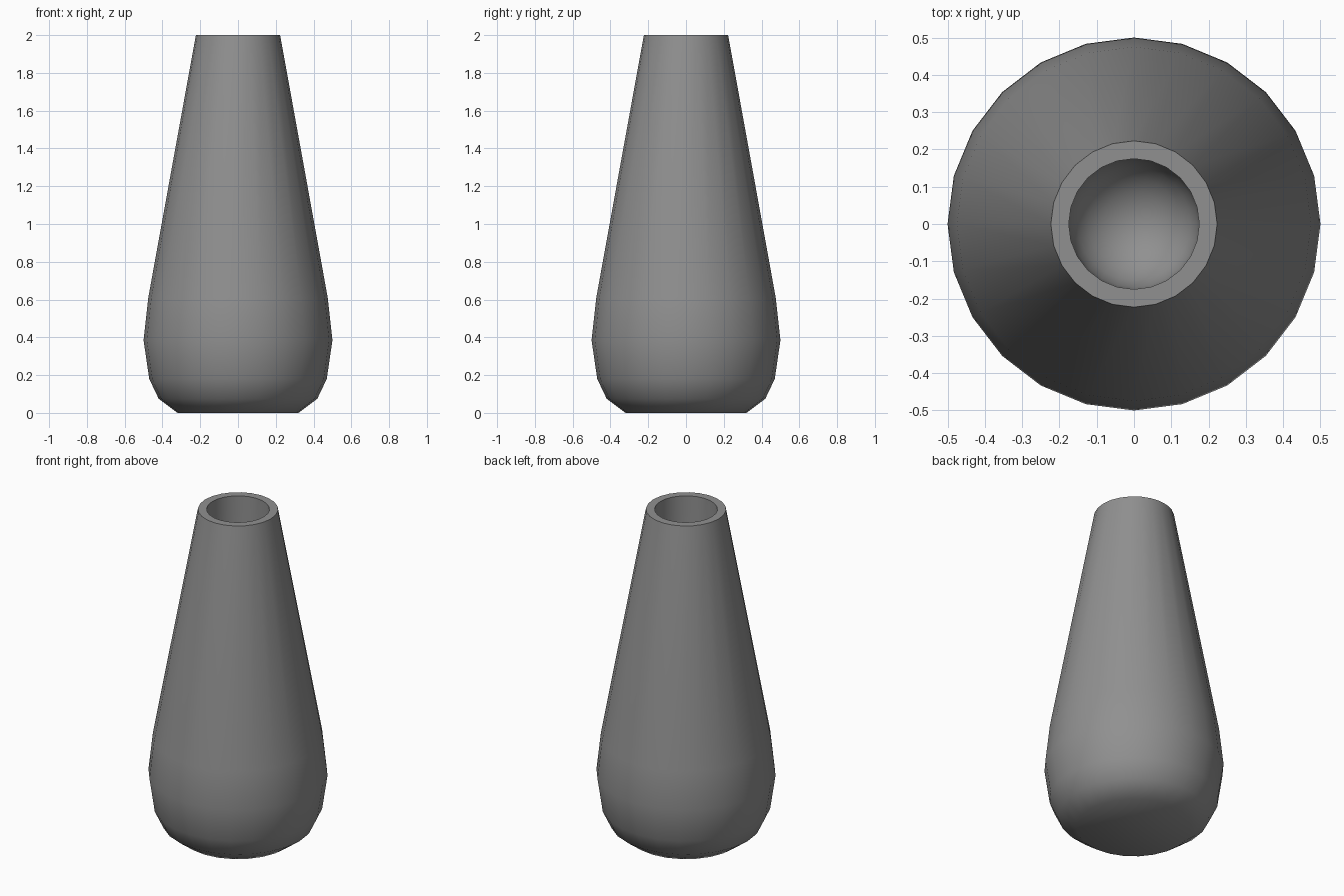
import bpy, bmesh, math

SIDES = 24

old = bpy.data.objects.get("Cube")
if old:
    bpy.data.objects.remove(old, do_unlink=True)

# Grey clay
grey = bpy.data.materials.new("grey_clay")
grey.use_nodes = True
colour = (0.28, 0.28, 0.28, 1)
grey.diffuse_color = colour
grey.node_tree.nodes["Principled BSDF"].inputs["Base Color"].default_value = colour

# Outer wall from foot to rim, then the straight bore
outer = [(0.32, 0), (0.42, 0.075), (0.47, 0.18), (0.5, 0.385), (0.475, 0.61), (0.223, 2)]
bore = 0.175
floor = 0.1
bowl = [(bore * math.cos(a), floor + bore * (1 - math.sin(a)))
        for a in (math.radians(15 * i) for i in range(6))]
profile = outer + [(bore, 2)] + bowl


def ring(bm, radius, z):
    return [bm.verts.new((radius * math.cos(a), radius * math.sin(a), z))
            for a in (math.tau * i / SIDES for i in range(SIDES))]


# Lathe the profile
bm = bmesh.new()
rings = [ring(bm, r, z) for r, z in profile]
for lower, upper in zip(rings, rings[1:]):
    for i in range(SIDES):
        j = (i + 1) % SIDES
        bm.faces.new((lower[i], lower[j], upper[j], upper[i]))

# Foot and rounded inner floor
bm.faces.new(rings[0][::-1])
centre = bm.verts.new((0, 0, floor))
for i in range(SIDES):
    bm.faces.new((rings[-1][i], rings[-1][(i + 1) % SIDES], centre))
bmesh.ops.recalc_face_normals(bm, faces=bm.faces)

mesh = bpy.data.meshes.new("vase")
bm.to_mesh(mesh)
bm.free()
mesh.materials.append(grey)
vase = bpy.data.objects.new("vase", mesh)
bpy.context.collection.objects.link(vase)

# Smooth sides with a crisp rim and foot
bpy.ops.object.select_all(action="DESELECT")
vase.select_set(True)
bpy.context.view_layer.objects.active = vase
bpy.ops.object.shade_smooth_by_angle(angle=math.radians(40))
